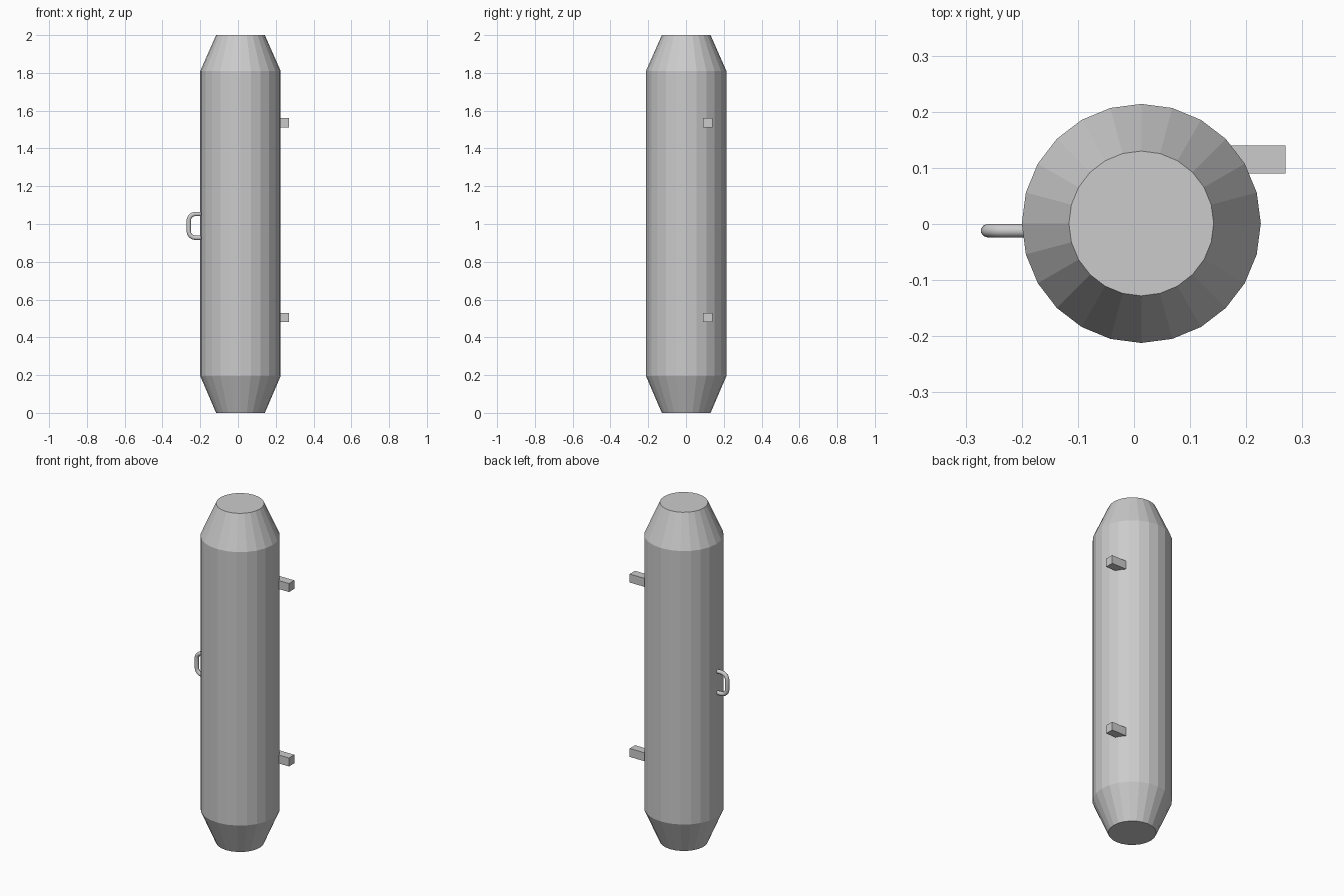
import bpy, bmesh, math

if "Cube" in bpy.data.objects:
    bpy.data.objects.remove(bpy.data.objects["Cube"])

CX, SIDES = 0.013, 24


def add_object(name, bm):
    mesh = bpy.data.meshes.new(name)
    bm.to_mesh(mesh)
    bm.free()
    obj = bpy.data.objects.new(name, mesh)
    bpy.context.collection.objects.link(obj)
    return obj


# Body: faceted cylinder with tapered ends
bm = bmesh.new()
rings = []
for r, z in [(0.129, 0), (0.213, 0.195), (0.213, 1.81), (0.129, 2.0)]:
    rings.append([bm.verts.new((CX + r * math.cos(a), 0.001 + r * math.sin(a), z))
                  for a in (2 * math.pi * i / SIDES for i in range(SIDES))])
for low, high in zip(rings, rings[1:]):
    for i in range(SIDES):
        j = (i + 1) % SIDES
        bm.faces.new((low[i], low[j], high[j], high[i]))
bm.faces.new(rings[0][::-1])
bm.faces.new(rings[-1])
add_object("body", bm)

# Hinge pegs on the right side
for name, z in (("lower_peg", 0.505), ("upper_peg", 1.535)):
    bm = bmesh.new()
    bmesh.ops.create_cube(bm, size=1)
    for v in bm.verts:
        v.co = (0.215 + v.co.x * 0.11, 0.115 + v.co.y * 0.05, z + v.co.z * 0.05)
    add_object(name, bm)

# Handle: bent round bar on the left side
TUBE, X_OUT, ZC, HALF, BEND = 0.012, -0.261, 0.99, 0.063, 0.036
path = [(-0.19, HALF)]
for i in range(7):
    a = math.pi / 2 + i * math.pi / 12
    path.append((X_OUT + BEND + BEND * math.cos(a), HALF - BEND + BEND * math.sin(a)))
path += [(x, -z) for x, z in reversed(path)]
curve = bpy.data.curves.new("handle", "CURVE")
curve.dimensions = "3D"
curve.bevel_depth = TUBE
curve.bevel_resolution = 3
curve.use_fill_caps = True
spline = curve.splines.new("POLY")
spline.points.add(len(path) - 1)
for p, (x, z) in zip(spline.points, path):
    p.co = (x, -0.012, ZC + z, 1)
handle = bpy.data.objects.new("handle", curve)
bpy.context.collection.objects.link(handle)
